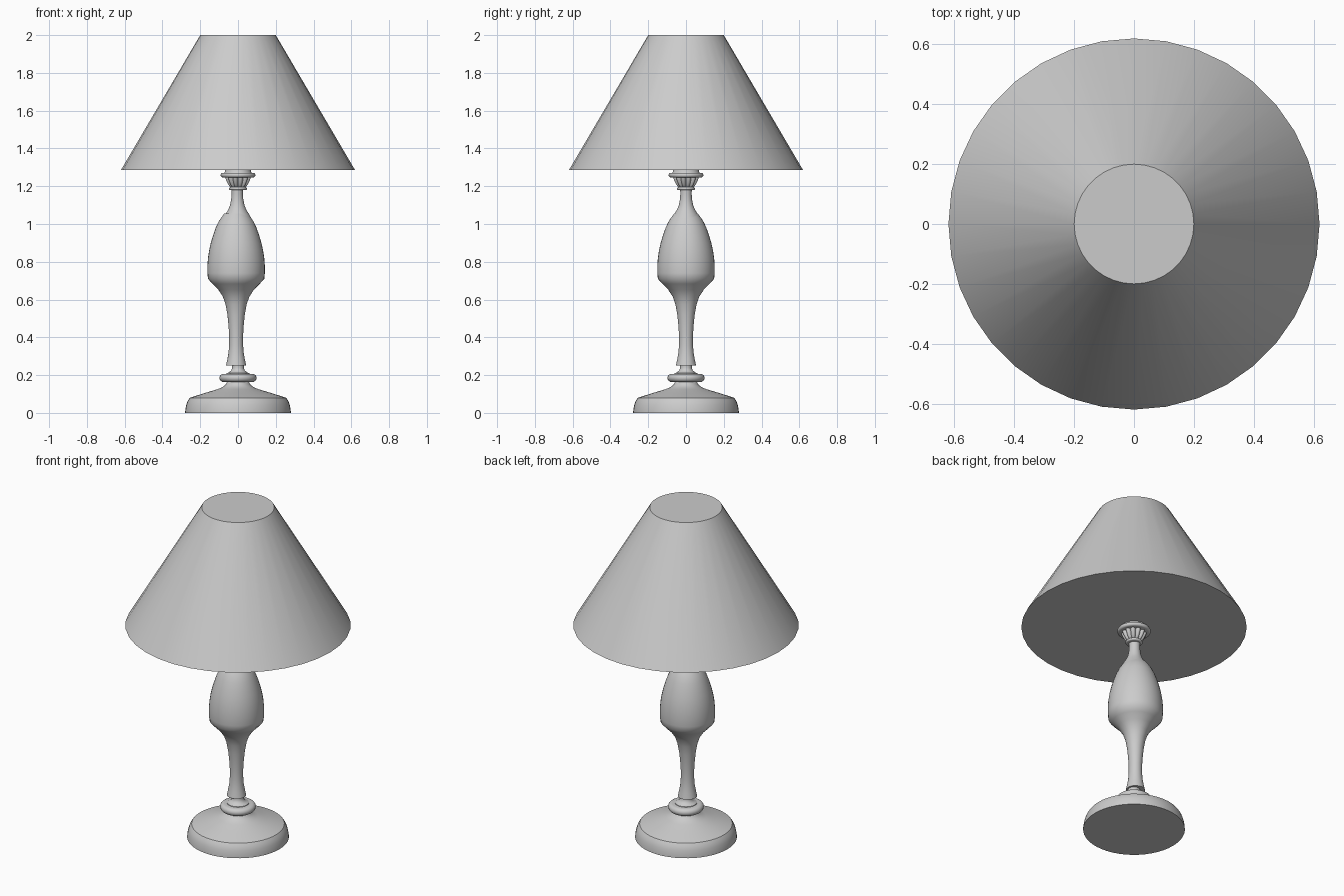
import bpy, bmesh
from math import sin, cos, pi, radians

cube = bpy.data.objects.get("Cube")
if cube:
    bpy.data.objects.remove(cube, do_unlink=True)

grey = bpy.data.materials.new("plain grey")
grey.use_nodes = True
COLOUR = (0.6, 0.6, 0.6, 1)
grey.diffuse_color = COLOUR
grey.node_tree.nodes["Principled BSDF"].inputs["Base Color"].default_value = COLOUR


def lathe(name, profile, sides, x=0.0, lobes=0, depth=0.0, angle=35):
    """Spin (radius, height) points into a closed solid, optionally fluted."""
    bm = bmesh.new()
    rings = []
    for r, z in profile:
        ring = []
        for i in range(sides):
            a = 2 * pi * i / sides
            rr = r * (1 - depth * (1 - abs(sin(a * lobes / 2)))) if lobes else r
            ring.append(bm.verts.new((x + rr * cos(a), rr * sin(a), z)))
        rings.append(ring)
    for low, high in zip(rings, rings[1:]):
        for i in range(sides):
            j = (i + 1) % sides
            bm.faces.new((low[i], low[j], high[j], high[i]))
    bm.faces.new(rings[0][::-1])
    bm.faces.new(rings[-1])
    mesh = bpy.data.meshes.new(name)
    bm.to_mesh(mesh)
    bm.free()
    mesh.materials.append(grey)
    obj = bpy.data.objects.new(name, mesh)
    bpy.context.collection.objects.link(obj)
    bpy.ops.object.select_all(action="DESELECT")
    obj.select_set(True)
    bpy.context.view_layer.objects.active = obj
    bpy.ops.object.shade_smooth_by_angle(angle=radians(angle))
    return obj


def bead(name, radius, low, high, sides=40, steps=8):
    """Turned ring with a half-round edge."""
    h = (high - low) / 2
    arc = [-pi / 2 + pi * k / steps for k in range(steps + 1)]
    return lathe(name, [(radius - h + h * cos(t), low + h + h * sin(t)) for t in arc], sides)


# Foot
lathe("base", [(.28, 0), (.279, .015), (.274, .042), (.266, .064), (.255, .08),
               (.18, .104), (.11, .125), (.085, .135), (.067, .148), (.057, .165)], 48, angle=30)
bead("base_ring", .098, .163, .207)
lathe("base_collar", [(.062, .2), (.06, .21), (.046, .216), (.036, .225),
                      (.031, .238), (.033, .258)], 32)

# Turned column with its bulging body
lathe("column", [(.053, .252), (.046, .285), (.04, .32), (.037, .36), (.037, .41),
                 (.04, .46), (.046, .52), (.056, .575), (.07, .615), (.094, .652),
                 (.125, .683), (.149, .71), (.152, .74), (.152, .78), (.149, .82),
                 (.143, .86), (.134, .9), (.122, .94), (.108, .98), (.094, 1.01),
                 (.08, 1.032), (.063, 1.055)], 36, x=-.01, angle=40)
lathe("neck", [(.078, 1.025), (.062, 1.053), (.048, 1.075), (.038, 1.1), (.032, 1.13),
               (.03, 1.16), (.031, 1.185)], 32, x=-.004)

# Fluted socket cup between two rings
bead("cup_lower_ring", .047, 1.179, 1.195)
lathe("fluted_cup", [(.034, 1.19), (.045, 1.198), (.054, 1.21), (.062, 1.225),
                     (.068, 1.24), (.07, 1.25)], 96, lobes=12, depth=.2)
bead("cup_upper_ring", .092, 1.246, 1.271)
lathe("cup_rim", [(.078, 1.262), (.07, 1.275), (.068, 1.29)], 40)

# Closed tapering shade
lathe("shade", [(.62, 1.285), (.2, 2)], 36)
